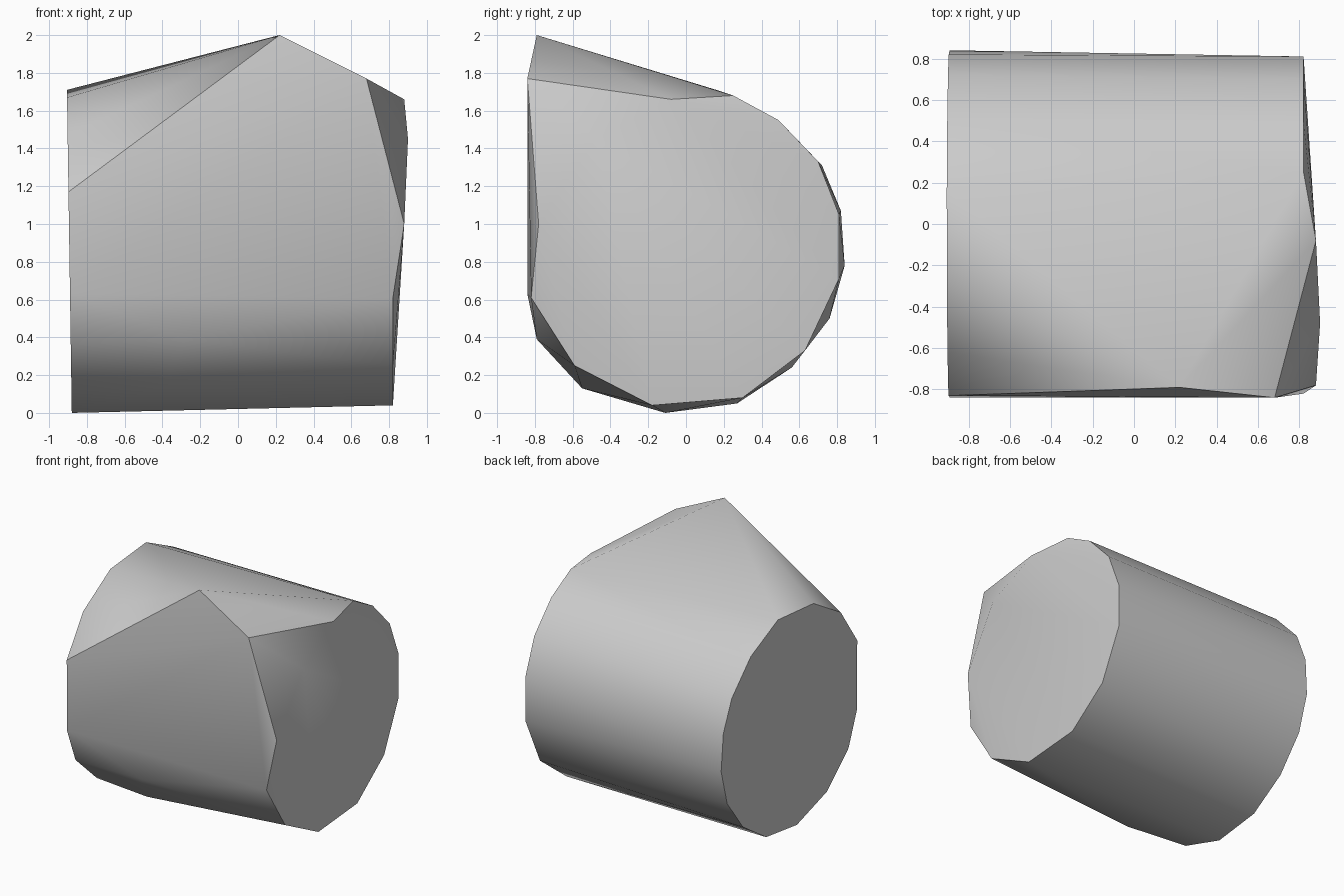
import bpy
import bmesh
import math

# Remove the default cube
default_cube = bpy.data.objects.get("Cube")
if default_cube:
    bpy.data.objects.remove(default_cube, do_unlink=True)


def make_material(name, colour):
    material = bpy.data.materials.new(name)
    material.use_nodes = True
    material.diffuse_color = colour
    shader = material.node_tree.nodes["Principled BSDF"]
    shader.inputs["Base Color"].default_value = colour
    return material


def hull_object(name, points, material):
    """Wrap the points in a tight convex skin."""
    bm = bmesh.new()
    for point in points:
        bm.verts.new(point)
    result = bmesh.ops.convex_hull(bm, input=bm.verts[:])
    inside = [item for item in result["geom_interior"]
              if isinstance(item, bmesh.types.BMVert)]
    bmesh.ops.delete(bm, geom=inside, context="VERTS")
    # Merge the flat end caps into single faces
    bmesh.ops.dissolve_limit(bm, angle_limit=math.radians(1),
                             verts=bm.verts[:], edges=bm.edges[:])
    bmesh.ops.recalc_face_normals(bm, faces=bm.faces[:])

    mesh = bpy.data.meshes.new(name)
    bm.to_mesh(mesh)
    bm.free()
    mesh.materials.append(material)
    obj = bpy.data.objects.new(name, mesh)
    bpy.context.collection.objects.link(obj)
    return obj


# Right end outline (y, z), leaning out slightly with height
right_profile = [
    (-.28, 1.67), (-.62, 1.47), (-.83, 1.17), (-.84, .63), (-.74, .36),
    (-.48, .12), (-.11, 0), (.27, .05), (.56, .24), (.76, .5),
    (.84, .78), (.82, 1.07), (.72, 1.31), (.49, 1.55), (.16, 1.71),
]
right_end = [(-.88 - .015 * z, y, z) for y, z in right_profile]

# Left end outline (y, z), upright
left_profile = [
    (.25, 1.68), (.49, 1.55), (.7, 1.33), (.81, 1.05), (.81, .71),
    (.63, .33), (.3, .08), (-.18, .04), (-.59, .25), (-.82, .61),
]
left_end = [(.82, y, z) for y, z in left_profile]

# Bulging upper corner of the left end, front peak and lower front edge
left_corner = [(.88, -.08, 1.66), (.9, -.48, 1.45), (.88, -.78, 1)]
front_peak = [(.22, -.79, 2), (.68, -.84, 1.77)]
lower_front = [(-.28, -.79, .39), (-.4, -.55, .13)]

grey = make_material("plain grey", (.6, .6, .6, 1))
body = hull_object("faceted_drum",
                   right_end + left_end + left_corner + front_peak + lower_front,
                   grey)

# Smooth round the barrel, keep the end and peak edges crisp
bpy.ops.object.select_all(action="DESELECT")
body.select_set(True)
bpy.context.view_layer.objects.active = body
bpy.ops.object.shade_smooth_by_angle(angle=math.radians(32))
